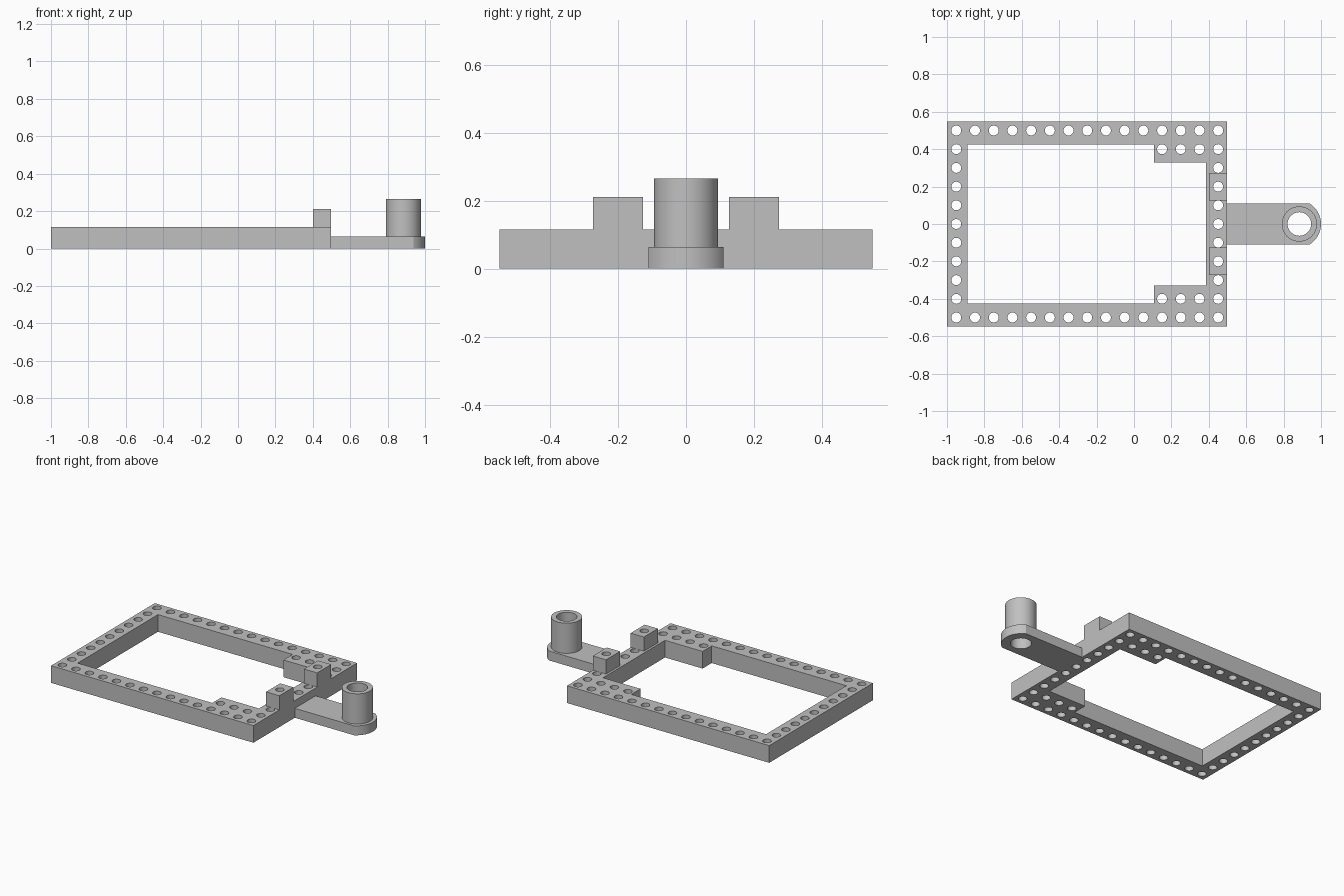
import bpy
import bmesh
from math import asin, cos, pi, sin

if "Cube" in bpy.data.objects:
    bpy.data.objects.remove(bpy.data.objects["Cube"], do_unlink=True)

grey = bpy.data.materials.new("plain grey")
grey.use_nodes = True
colour = (0.53, 0.53, 0.53, 1)
grey.diffuse_color = colour
grey.node_tree.nodes["Principled BSDF"].inputs["Base Color"].default_value = colour


def circle(x, y, r, n):
    return [(x + r * cos(2 * pi * i / n), y + r * sin(2 * pi * i / n)) for i in range(n)]


def prism(name, outlines, z0, z1):
    """Extrude each outline upward; all go into one object."""
    bm = bmesh.new()
    for outline in outlines:
        low = [bm.verts.new((x, y, z0)) for x, y in outline]
        high = [bm.verts.new((x, y, z1)) for x, y in outline]
        bm.faces.new(low[::-1])
        bm.faces.new(high)
        for i in range(len(low)):
            j = (i + 1) % len(low)
            bm.faces.new((low[i], low[j], high[j], high[i]))
    bmesh.ops.recalc_face_normals(bm, faces=bm.faces)
    mesh = bpy.data.meshes.new(name)
    bm.to_mesh(mesh)
    bm.free()
    mesh.materials.append(grey)
    obj = bpy.data.objects.new(name, mesh)
    bpy.context.collection.objects.link(obj)
    return obj


def activate(obj):
    bpy.ops.object.select_all(action="DESELECT")
    obj.select_set(True)
    bpy.context.view_layer.objects.active = obj


def cut(obj, outlines):
    """Cut the outlines vertically right through the object."""
    cutter = prism("cutter", outlines, -0.1, 0.5)
    cutter.hide_render = True
    mod = obj.modifiers.new("cut", "BOOLEAN")
    mod.operation = "DIFFERENCE"
    mod.solver = "EXACT"
    mod.object = cutter
    activate(obj)
    bpy.ops.object.modifier_apply(modifier=mod.name)
    bpy.data.objects.remove(cutter, do_unlink=True)
    bpy.ops.object.shade_smooth_by_angle()


def rectangle(x0, x1, y0, y1):
    return [(x0, y0), (x1, y0), (x1, y1), (x0, y1)]


FRONT_X = 0.498
FRAME_TOP = 0.115
HOLE = 0.0265

# Rectangular frame with thicker pads in two inner corners
half = [(-0.89, 0.425), (0.107, 0.425), (0.107, 0.328), (0.385, 0.328)]
opening = half + [(x, -y) for x, y in reversed(half)]
frame = prism("perforated_frame", [rectangle(-1, FRONT_X, -0.548, 0.548)], 0, FRAME_TOP)

# Peg holes on an even grid along every bar and in the pads
spots = {(i, j) for i in range(15) for j in range(-5, 6)
         if abs(j) == 5 or i in (0, 14) or (abs(j) == 4 and i >= 11)}
holes = [circle(-0.95 + 0.1 * i, 0.1 * j, HOLE, 24) for i, j in sorted(spots)]
cut(frame, [opening] + holes)

# Raised blocks on the end bar, each with a peg hole
for side, name in ((1, "left_block"), (-1, "right_block")):
    y = 0.2 * side
    block = prism(name, [rectangle(0.4, FRONT_X, y - 0.074, y + 0.074)], FRAME_TOP, 0.21)
    cut(block, [circle(0.45, y, HOLE, 24)])

# Arm with a shallow rounded end
R, W = 0.128, 0.11
limit = asin(W / R)
arc = [(1 - R + R * cos(a), R * sin(a))
       for a in (limit * (i / 12 - 1) for i in range(25))]
arm = prism("arm", [[(FRONT_X, -W)] + arc + [(FRONT_X, W)]], 0, 0.063)
bore = circle(0.884, 0, 0.063, 48)
cut(arm, [bore])

# Hollow post on the arm
post = prism("hollow_post", [circle(0.884, 0, 0.094, 48)], 0.063, 0.265)
cut(post, [bore])
